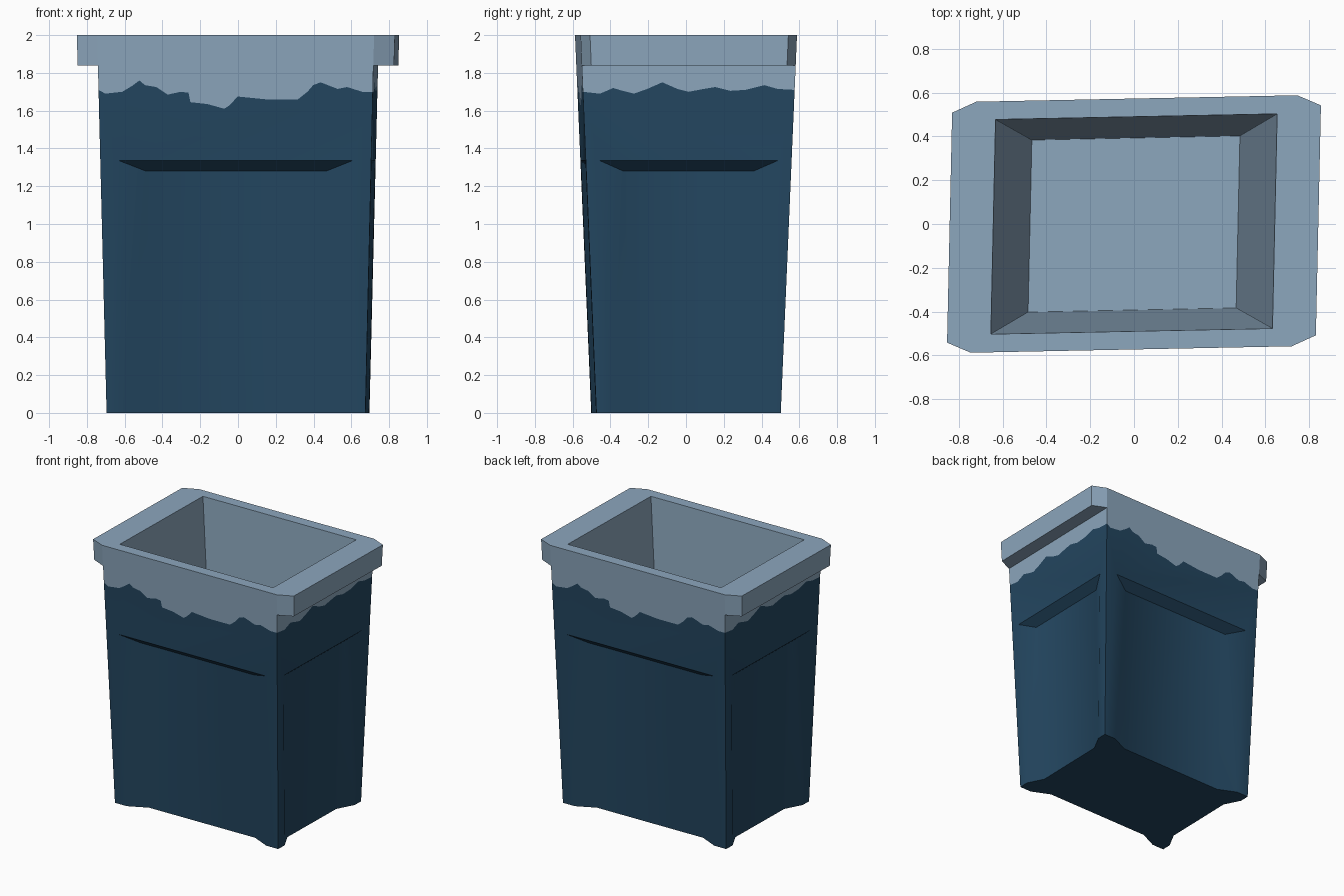
import bpy, bmesh, math

if "Cube" in bpy.data.objects:
    bpy.data.objects.remove(bpy.data.objects["Cube"])

H = 2.0            # overall height
LEDGE = 1.335      # top of the recessed panels
RECESS = 0.065     # depth of the recessed panels


def material(name, rgb):
    m = bpy.data.materials.new(name)
    m.diffuse_color = (*rgb, 1)
    m.use_nodes = True
    m.node_tree.nodes["Principled BSDF"].inputs["Base Color"].default_value = m.diffuse_color
    return m


LIGHT = material("pale blue", (0.265, 0.385, 0.51))
DARK = material("deep blue", (0.017, 0.062, 0.118))


def half(z):
    """Half width and half depth of the tapered body at height z."""
    f = z / H
    return 0.685 + 0.048 * f, 0.488 + 0.085 * f


def skew(x, y, z):
    """The whole bin is slightly skewed in plan."""
    return (x + 0.022 * y, y + 0.02 * x, z)


def side_point(k, t, z, inset=0.0):
    """Point on side k (0 front, 1 right, 2 back, 3 left), t runs along it."""
    hx, hy = half(z)
    x, y = (t, inset - hy) if k % 2 == 0 else (hx - inset, t)
    return (x, y, z) if k < 2 else (-x, -y, z)


def finish(bm, name):
    bmesh.ops.remove_doubles(bm, verts=bm.verts, dist=1e-4)
    bmesh.ops.recalc_face_normals(bm, faces=bm.faces)
    for v in bm.verts:
        v.co = skew(*v.co)
    for f in bm.faces:
        f.smooth = True
    for e in bm.edges:
        e.smooth = len(e.link_faces) == 2 and e.calc_face_angle(0) < math.radians(30)
    me = bpy.data.meshes.new(name)
    bm.to_mesh(me)
    bm.free()
    me.materials.append(LIGHT)
    me.materials.append(DARK)
    ob = bpy.data.objects.new(name, me)
    bpy.context.collection.objects.link(ob)
    return ob


def face(bm, pts, mat):
    f = bm.faces.new([bm.verts.new(p) for p in pts])
    f.material_index = mat


# Ragged paint edge on the wide and narrow sides: (position, height)
WIDE = [(-0.69, 1.69), (-0.6, 1.70), (-0.55, 1.73), (-0.51, 1.76), (-0.48, 1.735),
        (-0.42, 1.725), (-0.36, 1.685), (-0.29, 1.70), (-0.25, 1.695), (-0.24, 1.645),
        (-0.15, 1.635), (-0.06, 1.61), (-0.03, 1.63), (0.01, 1.675), (0.16, 1.66),
        (0.33, 1.66), (0.38, 1.70), (0.41, 1.735), (0.45, 1.75), (0.54, 1.715),
        (0.59, 1.725), (0.67, 1.70)]
NARROW = [(-0.47, 1.69), (-0.4, 1.72), (-0.35, 1.705), (-0.29, 1.69), (-0.22, 1.715),
          (-0.14, 1.75), (-0.06, 1.715), (0.0, 1.70), (0.08, 1.715), (0.14, 1.725),
          (0.22, 1.705), (0.3, 1.71), (0.4, 1.735), (0.47, 1.715)]
CORNERS = [1.70, 1.70, 1.72, 1.70]

# Body: four sides with recessed panels and a two-tone paint split
bm = bmesh.new()
bottom = []
for k in range(4):
    w = k % 2
    P = lambda t, z, inset=0.0: side_point(k, t, z, inset)
    edge = lambda z: half(z)[w]
    margin, slope = ((0.10, 0.14), (0.075, 0.125))[w]
    z0, z1, zi = 0.0, LEDGE, 1.28
    a, b = edge(z0), edge(z1)
    fa, fb = a - margin, b - margin          # flush corner strip ends
    ra, rb = fa - slope, fb - slope          # flat recess ends
    ca, cb = CORNERS[0 if k in (0, 2) else 2], CORNERS[2 if k in (0, 2) else 0]
    ca, cb = (1.71, 1.70) if w == 0 else (1.70, 1.71)
    line = [(-edge(ca), ca)] + (NARROW if w else WIDE) + [(edge(cb), cb)]
    paint = [P(t, z) for t, z in line]
    # pale band above the paint edge, dark band below it
    face(bm, paint + [P(edge(H), H), P(-edge(H), H)], 0)
    face(bm, [P(-b, z1), P(-fb, z1), P(fb, z1), P(b, z1)] + paint[::-1], 1)
    # corner strips and sloped panel flanks
    for s in (-1, 1):
        face(bm, [P(s * a, z0), P(s * fa, z0), P(s * fb, z1), P(s * b, z1)], 1)
        face(bm, [P(s * fa, z0), P(s * ra, z0, RECESS),
                  P(s * rb, zi, RECESS), P(s * fb, z1)], 1)
    # recessed panel and the ledge over it
    face(bm, [P(-ra, z0, RECESS), P(ra, z0, RECESS), P(rb, zi, RECESS), P(-rb, zi, RECESS)], 1)
    face(bm, [P(-rb, zi, RECESS), P(rb, zi, RECESS), P(fb, z1), P(-fb, z1)], 1)
    bottom += [P(-a, z0), P(-fa, z0), P(-ra, z0, RECESS), P(ra, z0, RECESS), P(fa, z0)]
face(bm, bottom, 1)


# Top rim, inner walls and floor
def rect(hx, hy, z):
    return [(-hx, -hy, z), (hx, -hy, z), (hx, hy, z), (-hx, hy, z)]


rings = [rect(*half(H), H), rect(0.643, 0.49, H), rect(0.475, 0.393, 0.02)]
for lo, hi in zip(rings, rings[1:]):
    for i in range(4):
        j = (i + 1) % 4
        face(bm, [lo[i], lo[j], hi[j], hi[i]], 0)
face(bm, rings[-1], 0)
finish(bm, "bin_body")

# Overhanging lips with clipped corners on the two narrow sides
for s, name in ((-1, "left_lip"), (1, "right_lip")):
    bm = bmesh.new()
    loops = []
    for z, out in ((1.84, 0.837), (H, 0.842)):
        hx, hy = half(z)
        loops.append([(s * x, y, z) for x, y in
                      ((hx, -hy), (out, 0.048 - hy), (out, hy - 0.048), (hx, hy))])
    lo, hi = loops
    for i in range(4):
        j = (i + 1) % 4
        face(bm, [lo[i], lo[j], hi[j], hi[i]], 0)
    face(bm, lo, 0)
    face(bm, hi, 0)
    finish(bm, name)
